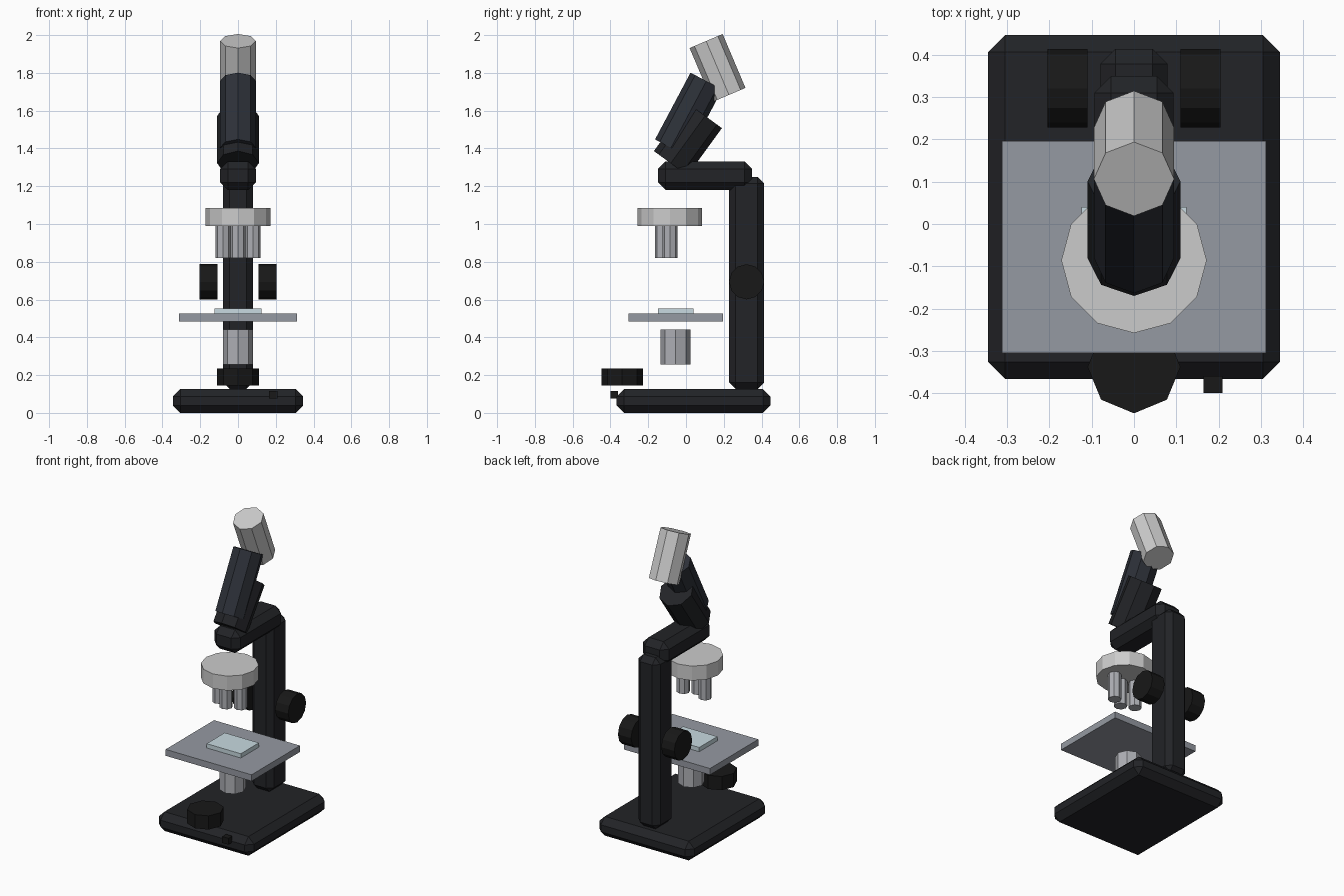
import bpy
from math import radians

if "Cube" in bpy.data.objects:
    bpy.data.objects.remove(bpy.data.objects["Cube"])


def material(name, r, g, b):
    m = bpy.data.materials.new(name)
    m.diffuse_color = (r, g, b, 1)
    m.use_nodes = True
    m.node_tree.nodes["Principled BSDF"].inputs["Base Color"].default_value = m.diffuse_color
    return m


BODY = material("body_black", 0.016, 0.017, 0.02)
TUBE = material("tube_slate", 0.026, 0.03, 0.04)
KNOB = material("knob_black", 0.009, 0.009, 0.009)
STAGE = material("stage_grey", 0.3, 0.32, 0.36)
LIGHT = material("light_metal", 0.62, 0.62, 0.64)
METAL = material("lens_metal", 0.42, 0.43, 0.46)
GLASS = material("slide_glass", 0.58, 0.7, 0.75)


def finish(name, mat):
    ob = bpy.context.object
    ob.name = name
    ob.data.materials.append(mat)
    return ob


def box(name, lo, hi, mat, chamfer=0):
    bpy.ops.mesh.primitive_cube_add(size=1, location=[(a + b) / 2 for a, b in zip(lo, hi)])
    ob = finish(name, mat)
    ob.scale = [b - a for a, b in zip(lo, hi)]
    bpy.ops.object.transform_apply(location=False, rotation=False, scale=True)
    if chamfer:
        mod = ob.modifiers.new("chamfer", "BEVEL")
        mod.width, mod.segments = chamfer, 1
    return ob


def cyl(name, center, radius, length, mat, sides=8, tilt=0, turn=0):
    bpy.ops.mesh.primitive_cylinder_add(vertices=sides, radius=radius, depth=length, location=center,
                                        rotation=(radians(tilt), radians(turn), 0))
    return finish(name, mat)


# Chamfered frame
box("base", (-0.345, -0.367, 0), (0.345, 0.447, 0.126), BODY, 0.04)
box("pillar", (-0.079, 0.228, 0.126), (0.079, 0.414, 1.25), BODY, 0.035)
box("top_arm", (-0.094, -0.148, 1.18), (0.094, 0.35, 1.332), BODY, 0.04)

# Head, viewing tube and eyepiece
cyl("head", (0, 0.01, 1.447), 0.11, 0.31, BODY, tilt=-36)
cyl("viewing_tube", (0, 0.014, 1.58), 0.095, 0.4, TUBE, tilt=-28)
cyl("eyepiece", (0, 0.167, 1.826), 0.095, 0.31, LIGHT, tilt=23)

# Nosepiece with three objectives
cyl("nosepiece", (0, -0.086, 1.038), 0.172, 0.095, LIGHT, sides=12)
for i, (x, y) in enumerate([(-0.079, -0.085), (0, -0.124), (0.079, -0.085)]):
    cyl(f"objective_{i + 1}", (x, y, 0.905), 0.04, 0.17, METAL)

# Stage, slide and condenser
box("stage", (-0.312, -0.305, 0.483), (0.312, 0.197, 0.525), STAGE)
box("slide", (-0.124, -0.148, 0.525), (0.124, 0.04, 0.553), GLASS)
cyl("condenser", (0, -0.055, 0.348), 0.079, 0.185, METAL)

# Lamp and power switch
cyl("lamp", (0, -0.338, 0.19), 0.11, 0.09, KNOB)
box("power_switch", (0.165, -0.4, 0.075), (0.21, -0.36, 0.117), KNOB)

# Focus knobs on both sides
for side, sx in (("left", -1), ("right", 1)):
    cyl(f"focus_knob_{side}", (sx * 0.157, 0.321, 0.694), 0.093, 0.095, KNOB, sides=12, turn=90)
